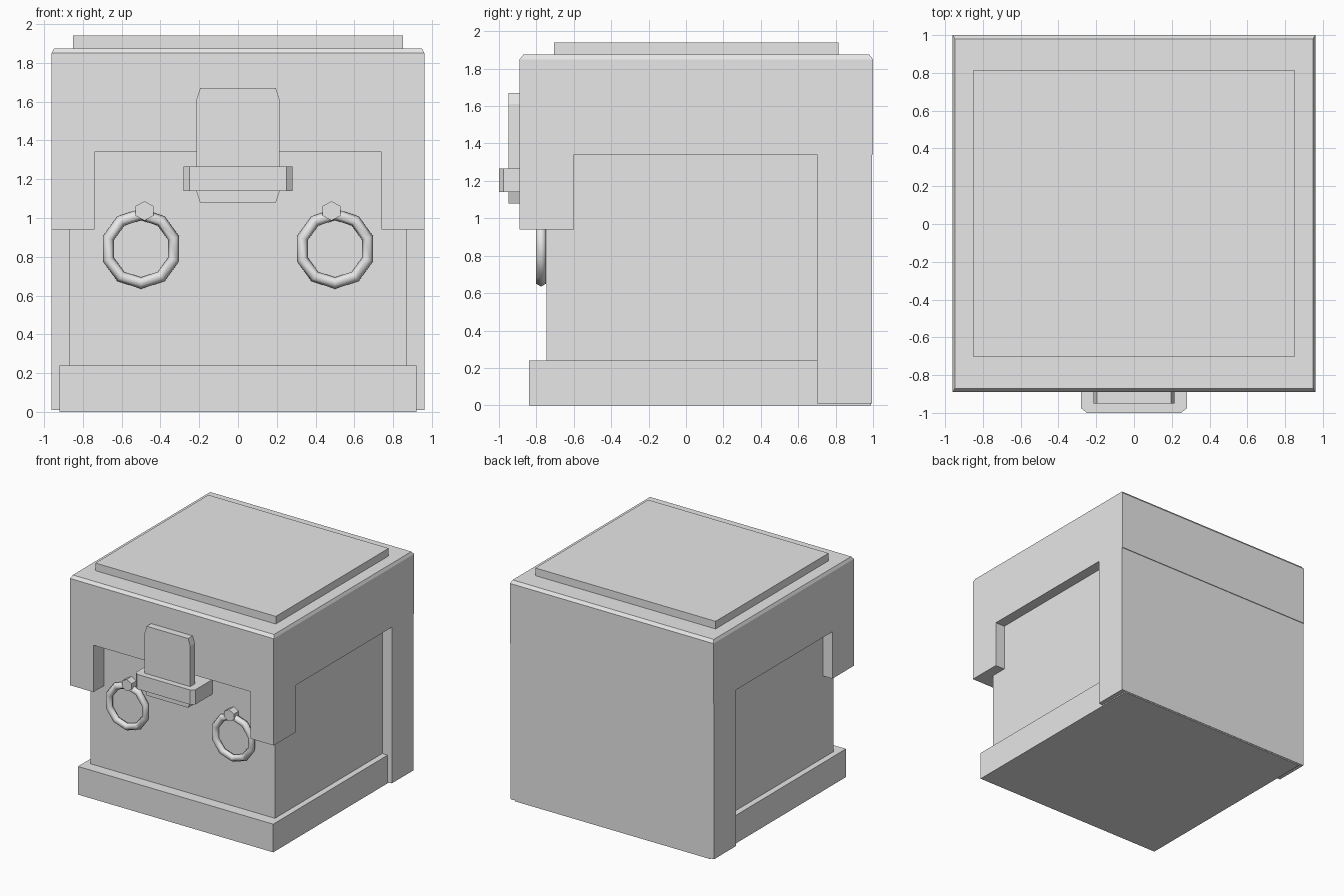
import bpy, bmesh, math

cube = bpy.data.objects.get("Cube")
if cube:
    bpy.data.objects.remove(cube, do_unlink=True)

GREY = 0.8
mat = bpy.data.materials.new("plain grey")
mat.use_nodes = True
mat.diffuse_color = (GREY, GREY, GREY, 1)
mat.node_tree.nodes["Principled BSDF"].inputs["Base Color"].default_value = (GREY, GREY, GREY, 1)


def finish(name, bm):
    bmesh.ops.recalc_face_normals(bm, faces=bm.faces[:])
    mesh = bpy.data.meshes.new(name)
    bm.to_mesh(mesh)
    bm.free()
    mesh.materials.append(mat)
    obj = bpy.data.objects.new(name, mesh)
    bpy.context.collection.objects.link(obj)
    return obj


def box(name, x, y, z, rim=(0, 0)):
    """Box from ranges; rim = (inset x, inset y) pulls in the top face."""
    bm = bmesh.new()
    bmesh.ops.create_cube(bm, size=1)
    for v in bm.verts:
        side = [c > 0 for c in v.co]
        v.co = (x[side[0]], y[side[1]], z[side[2]])
        if side[2]:
            v.co.x += -rim[0] if side[0] else rim[0]
            v.co.y += -rim[1] if side[1] else rim[1]
    return finish(name, bm)


def prism(name, half, place, start, end):
    """Extrude a profile mirrored in x; place(x, t, depth) gives the position."""
    outline = half + [(-x, t) for x, t in reversed(half)]
    bm = bmesh.new()
    face = bm.faces.new([bm.verts.new(place(x, t, start)) for x, t in outline])
    ext = bmesh.ops.extrude_face_region(bm, geom=[face])
    a, b = place(0, 0, start), place(0, 0, end)
    move = [q - p for p, q in zip(a, b)]
    bmesh.ops.translate(bm, vec=move, verts=[g for g in ext["geom"] if isinstance(g, bmesh.types.BMVert)])
    return finish(name, bm)


# Chest body, base and back
box("body", (-0.87, 0.87), (-0.745, 0.9), (0.1, 1.4))
box("base", (-0.92, 0.92), (-0.84, 0.99), (0, 0.24))
box("back_panel", (-0.96, 0.96), (0.7, 0.994), (0.01, 1.36))

# Lid with a chamfered rim and a raised top plate
box("lid", (-0.96, 0.96), (-0.89, 1.0), (1.34, 1.85))
box("lid_rim", (-0.96, 0.96), (-0.89, 1.0), (1.85, 1.875), rim=(0.012, 0.02))
box("top_plate", (-0.85, 0.85), (-0.705, 0.815), (1.86, 1.94))

# Latch tongue and the clasp that holds it
prism("latch_tongue", [(0.195, 1.67), (0.215, 1.61), (0.215, 1.14), (0.195, 1.08)],
      lambda x, t, d: (x, d, t), -0.95, -0.885)
prism("clasp", [(0.28, -0.74), (0.28, -0.975), (0.25, -1.0)],
      lambda x, t, d: (x, t, d), 1.14, 1.265)

for side, name in ((-1, "right"), (1, "left")):
    # Corner guards hanging from the lid
    box(name + "_corner_guard", sorted((side * 0.74, side * 0.96)), (-0.89, -0.6), (0.94, 1.35))

    # Ring handle
    bpy.ops.mesh.primitive_torus_add(
        major_segments=10, minor_segments=6, major_radius=0.177, minor_radius=0.03,
        location=(side * 0.5, -0.775, 0.842), rotation=(math.pi / 2, math.radians(18), 0))
    ring = bpy.context.object
    ring.name = name + "_ring_handle"
    ring.data.materials.append(mat)
    bpy.ops.object.shade_smooth_by_angle(angle=math.radians(65))

    # Six-sided stud holding the ring
    prism(name + "_ring_stud", [(0, 0.05), (0.046, 0.025), (0.046, -0.025), (0.0001, -0.05)],
          lambda x, t, d: (side * 0.482 + x, d, 1.037 + t), -0.81, -0.74)
